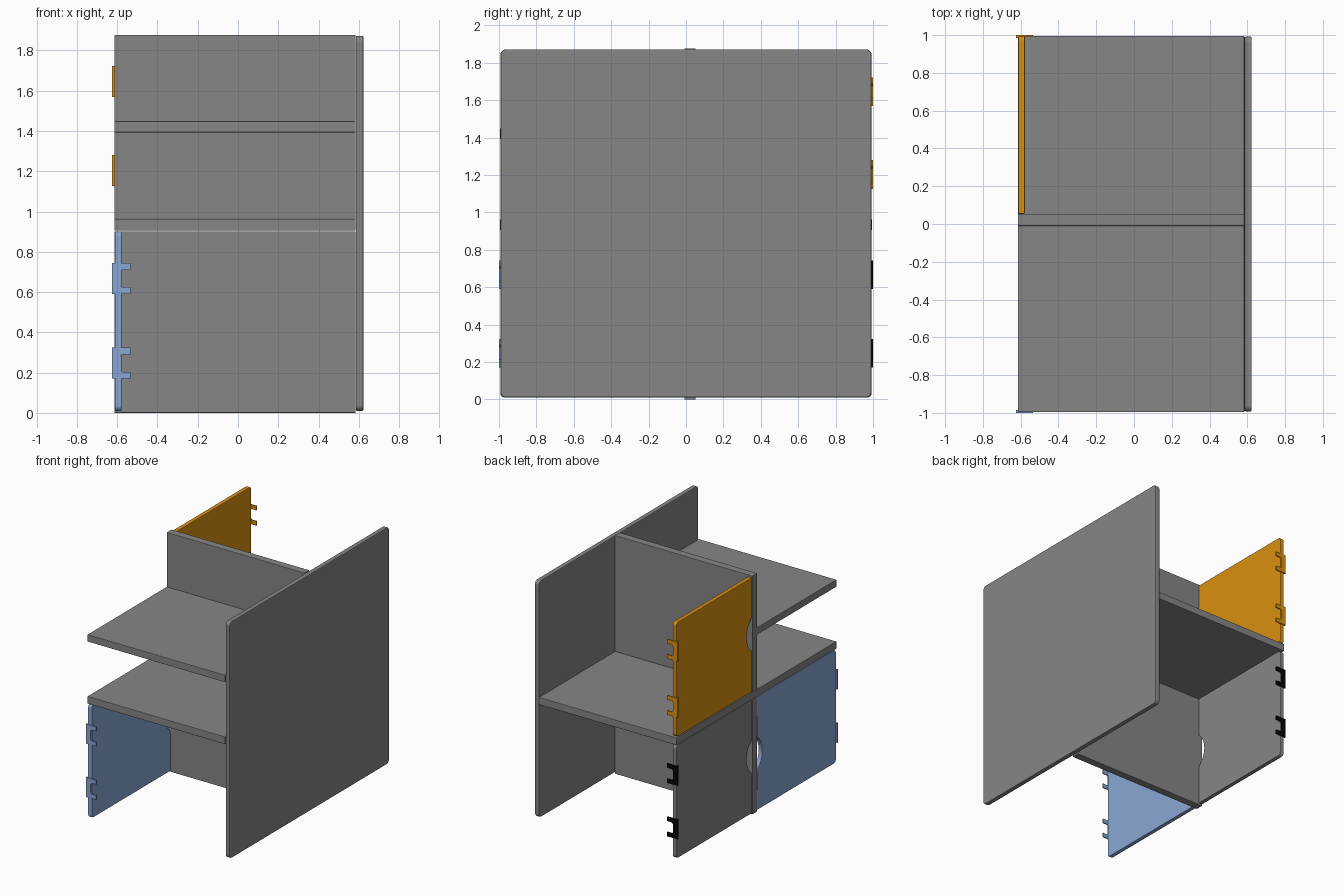
import bpy, bmesh
from math import sin, cos, pi, asin

if "Cube" in bpy.data.objects:
    bpy.data.objects.remove(bpy.data.objects["Cube"])


def material(name, rgb):
    m = bpy.data.materials.new(name)
    m.diffuse_color = (*rgb, 1)
    m.use_nodes = True
    m.node_tree.nodes["Principled BSDF"].inputs["Base Color"].default_value = m.diffuse_color
    return m


GREY = material("grey", (0.236, 0.236, 0.236))
ORANGE = material("orange", (0.70, 0.277, 0.005))
BLUE = material("blue", (0.255, 0.39, 0.655))
BLACK = material("black", (0.002, 0.002, 0.002))


def prism(name, pts, to_3d, depth, mat=GREY, bevel=0):
    """Extrude a 2D outline placed by to_3d along the depth vector."""
    bm = bmesh.new()
    face = bm.faces.new([bm.verts.new(to_3d(a, b)) for a, b in pts])
    ext = bmesh.ops.extrude_face_region(bm, geom=[face])
    bmesh.ops.translate(bm, vec=depth, verts=[
        g for g in ext["geom"] if isinstance(g, bmesh.types.BMVert)])
    bmesh.ops.recalc_face_normals(bm, faces=bm.faces)
    me = bpy.data.meshes.new(name)
    bm.to_mesh(me)
    bm.free()
    ob = bpy.data.objects.new(name, me)
    bpy.context.collection.objects.link(ob)
    me.materials.append(mat)
    if bevel:
        mod = ob.modifiers.new("soft_edges", "BEVEL")
        mod.width, mod.segments = bevel, 2
        mod.limit_method, mod.angle_limit = "ANGLE", 0.7
    return ob


def box(name, x0, x1, y0, y1, z0, z1, bevel=0.003):
    return prism(name, [(y0, z0), (y1, z0), (y1, z1), (y0, z1)],
                 lambda y, z: (x0, y, z), (x1 - x0, 0, 0), bevel=bevel)


def corner(cy, cz, r, start, n=6):
    return [(cy + r * cos(start + pi / 2 * i / n), cz + r * sin(start + pi / 2 * i / n))
            for i in range(n + 1)]


# Large side panel with rounded corners
y, lo, hi, r = 0.992, 0.01, 1.872, 0.03
outline = (corner(y - r, hi - r, r, 0) + corner(-y + r, hi - r, r, pi / 2)
           + corner(-y + r, lo + r, r, pi) + corner(y - r, lo + r, r, 1.5 * pi))
prism("side_panel", outline, lambda a, b: (0.585, a, b), (0.038, 0, 0), bevel=0.006)

# Centre walls and shelves
L, R = -0.614, 0.584
box("lower_centre_wall", L, R, -0.009, 0.051, 0.0, 0.901)
box("upper_centre_wall", L, R, -0.009, 0.051, 0.963, 1.877)
box("main_shelf", L, R, -0.995, 0.995, 0.905, 0.963)
box("upper_shelf", L, R, -0.995, -0.009, 1.393, 1.449)


def door(name, side, inner, z0, z1, mat, hinge_mat, hinge_z):
    # Panel with a finger notch beside the centre wall
    rad, half, depth, out, r = 0.17, 0.13, 0.062, 0.993, 0.025
    mid, a = (z0 + z1) / 2, asin(half / rad)
    notch = [(inner + depth - rad + rad * cos(a - 2 * a * i / 16),
              mid + rad * sin(a - 2 * a * i / 16)) for i in range(17)]
    pts = ([(inner, z0)] + corner(out - r, z0 + r, r, 1.5 * pi)
           + corner(out - r, z1 - r, r, 0) + [(inner, z1)] + notch)
    prism(name, pts, lambda u, v: (-0.612, side * u, v), (0.034, 0, 0), mat, 0.005)
    # C-shaped hinge clips on the free end
    for i, z in enumerate(hinge_z):
        h, t, x0, xw, x1 = 0.077, 0.034, -0.625, -0.577, -0.535
        clip = [(x0, z - h), (x1, z - h), (x1, z - h + t), (xw, z - h + t),
                (xw - 0.008, z - h + t + 0.01), (xw - 0.008, z + h - t - 0.01),
                (xw, z + h - t), (x1, z + h - t), (x1, z + h), (x0, z + h)]
        prism(f"{name}_hinge_{i + 1}", clip, lambda u, v: (u, side * 0.992, v),
              (0, side * 0.008, 0), hinge_mat)
        # Outer leaf wrapping onto the face of the door
        prism(f"{name}_hinge_leaf_{i + 1}",
              [(0.986, z - h), (1.0, z - h), (1.0, z + h), (0.986, z + h)],
              lambda u, v: (-0.625, side * u, v), (0.014, 0, 0), hinge_mat)


door("upper_back_door", 1, 0.054, 0.967, 1.866, ORANGE, ORANGE, (1.203, 1.645))
door("lower_back_door", 1, 0.054, 0.010, 0.900, GREY, BLACK, (0.247, 0.667))
door("lower_front_door", -1, 0.012, 0.010, 0.900, BLUE, BLUE, (0.247, 0.667))
